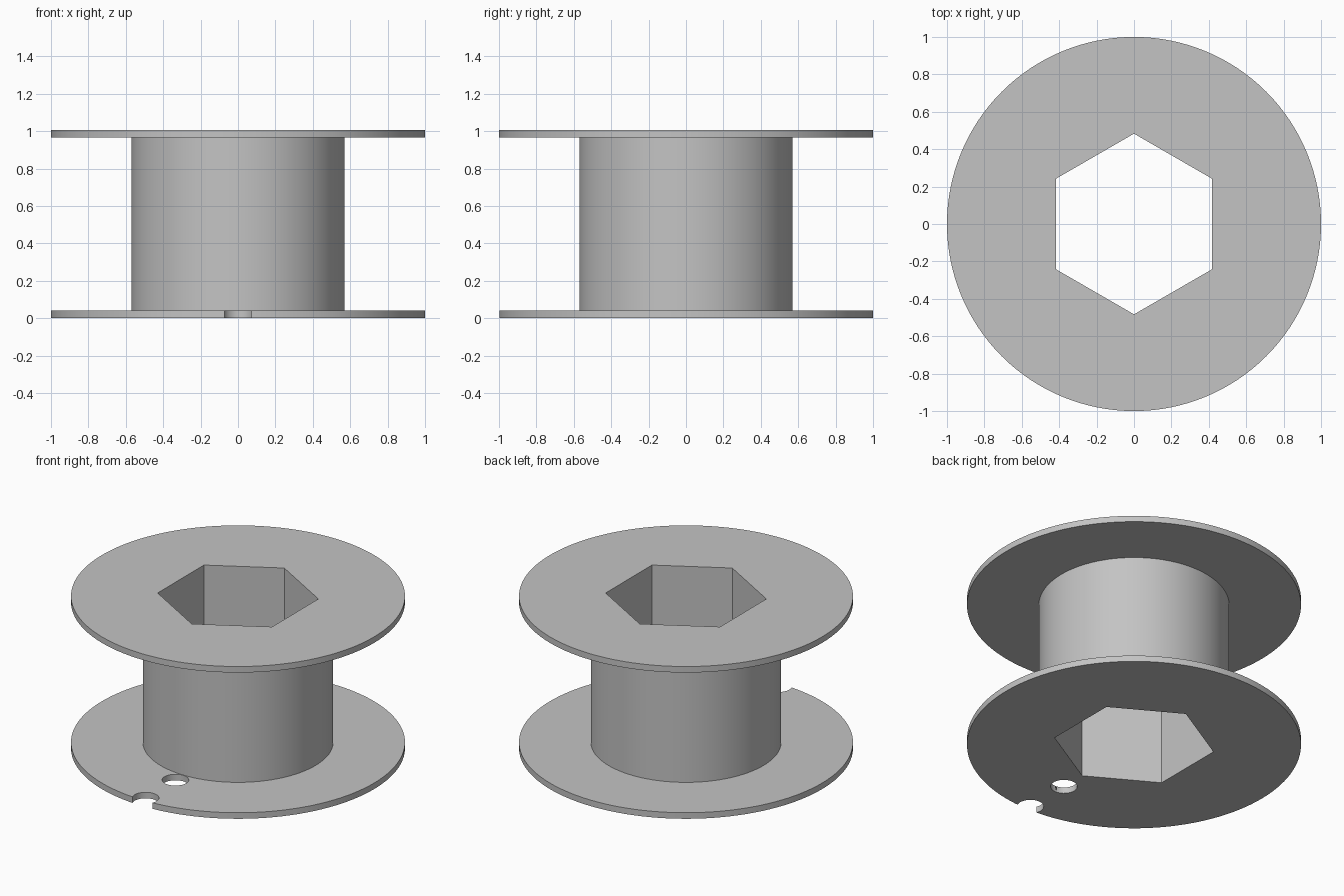
import bpy
import bmesh
from math import cos, sin, pi, radians

cube = bpy.data.objects.get("Cube")
if cube:
    bpy.data.objects.remove(cube, do_unlink=True)

HEIGHT = 1.006        # overall height
FLANGE = 0.04         # flange thickness
CORE_R = 0.57
HEX_R = 0.483
HOLE_R = 0.08

grey = bpy.data.materials.new("plain grey")
grey.use_nodes = True
colour = (0.55, 0.55, 0.55, 1)
grey.diffuse_color = colour
grey.node_tree.nodes["Principled BSDF"].inputs["Base Color"].default_value = colour


def turned_solid(name, profile, sides, centre=(0, 0)):
    """Closed solid from stacked rings; profile is (radius, z) from bottom to top."""
    bm = bmesh.new()
    rings = []
    for r, z in profile:
        angles = [pi / 2 + 2 * pi * i / sides for i in range(sides)]
        rings.append([bm.verts.new((centre[0] + r * cos(a), centre[1] + r * sin(a), z))
                      for a in angles])
    for low, high in zip(rings, rings[1:]):
        for i in range(sides):
            j = (i + 1) % sides
            bm.faces.new((low[i], low[j], high[j], high[i]))
    bm.faces.new(rings[0][::-1])
    bm.faces.new(rings[-1])
    bmesh.ops.recalc_face_normals(bm, faces=bm.faces)
    mesh = bpy.data.meshes.new(name)
    bm.to_mesh(mesh)
    bm.free()
    mesh.materials.append(grey)
    obj = bpy.data.objects.new(name, mesh)
    bpy.context.collection.objects.link(obj)
    return obj


# Spool: bottom flange, core and top flange in one turned body
spool = turned_solid("spool_body", [
    (1, 0), (1, FLANGE), (CORE_R, FLANGE),
    (CORE_R, HEIGHT - FLANGE), (1, HEIGHT - FLANGE), (1, HEIGHT)], 128)

# Hexagonal bore, wire hole and rim notch
through = (-0.2, HEIGHT + 0.2)
low = (-0.2, 0.2)
cutters = [
    turned_solid("hex_bore_cutter", [(HEX_R, z) for z in through], 6),
    turned_solid("wire_hole_cutter", [(HOLE_R, z) for z in low], 48, (0, -0.653)),
    turned_solid("rim_notch_cutter", [(HOLE_R, z) for z in low], 48, (0, -0.965)),
]

bpy.ops.object.select_all(action='DESELECT')
bpy.context.view_layer.objects.active = spool
spool.select_set(True)
for cutter in cutters:
    cutter.hide_render = True
    cut = spool.modifiers.new(cutter.name, 'BOOLEAN')
    cut.operation = 'DIFFERENCE'
    cut.solver = 'EXACT'
    cut.object = cutter
    bpy.ops.object.modifier_apply(modifier=cut.name)
    bpy.data.objects.remove(cutter, do_unlink=True)

bpy.ops.object.shade_smooth_by_angle(angle=radians(30))
